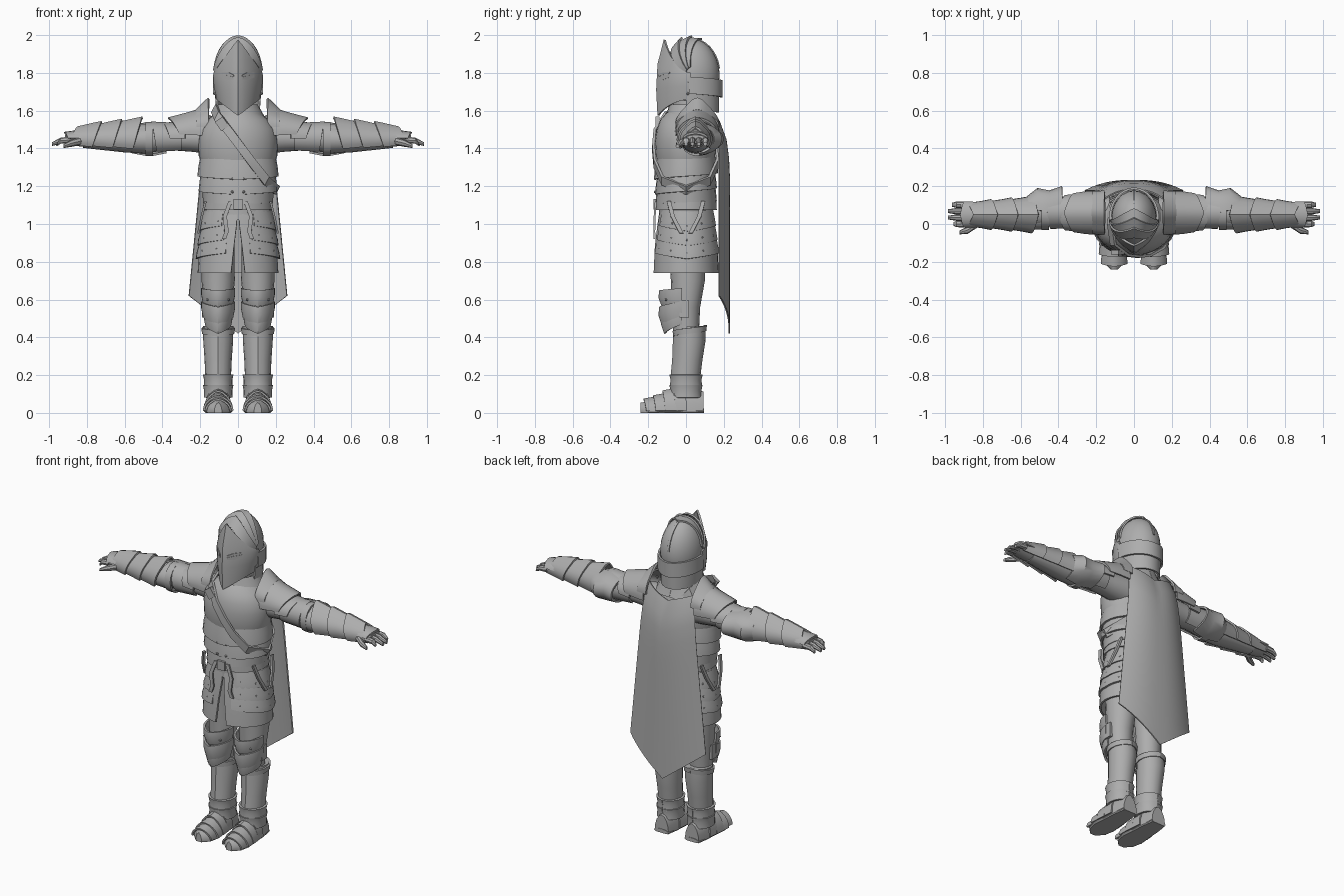
import bpy
import bmesh
from math import sin, cos, radians
from mathutils import Vector, Matrix

cube = bpy.data.objects.get("Cube")
if cube:
    bpy.data.objects.remove(cube, do_unlink=True)

steel = bpy.data.materials.new("plain_grey")
steel.use_nodes = True
GREY = (.42, .42, .42, 1)
steel.diffuse_color = GREY
for node in steel.node_tree.nodes:
    if node.type == 'BSDF_PRINCIPLED':
        node.inputs["Base Color"].default_value = GREY

parts = []


def finish(name, bm, thick=0, mirror=False):
    """Turn a bmesh into a named object with optional thickness and mirroring."""
    mesh = bpy.data.meshes.new(name)
    bm.to_mesh(mesh)
    bm.free()
    mesh.materials.append(steel)
    obj = bpy.data.objects.new(name, mesh)
    bpy.context.collection.objects.link(obj)
    if thick:
        solid = obj.modifiers.new("thickness", 'SOLIDIFY')
        solid.thickness, solid.offset = thick, 0
    if mirror:
        obj.modifiers.new("mirror", 'MIRROR').use_mirror_merge = False
    parts.append(obj)
    return obj


def grid(name, rows, closed=False, cap=False, thick=0, mirror=False):
    """Skin rows of points with quads."""
    bm = bmesh.new()
    verts = [[bm.verts.new(p) for p in row] for row in rows]
    n = len(rows[0])
    for low, high in zip(verts, verts[1:]):
        for i in range(n if closed else n - 1):
            j = (i + 1) % n
            bm.faces.new((low[i], low[j], high[j], high[i]))
    if cap:
        bm.faces.new(verts[0])
        bm.faces.new(verts[-1])
    bmesh.ops.recalc_face_normals(bm, faces=bm.faces)
    return finish(name, bm, thick, mirror)


def shell(name, rings, c=(0, 0), arc=None, n=16, axis='Z', ridge=0, keel=0, floor=None,
          thick=.012, mirror=False):
    """Rings of (along, radius1, radius2, peak, offset1, offset2); full tube or arc plate."""
    closed = arc is None
    a0, a1 = arc or (-180, 180)
    rows = []
    for ring in rings:
        t, r1, r2, peak, o1, o2 = tuple(ring) + (0,) * (6 - len(ring))
        row = []
        for i in range(n if closed else n + 1):
            a = radians(a0 + (a1 - a0) * i / n)
            edge = abs(sin(a)) if keel else abs(2 * i / n - 1)
            along = t + peak * (1 - edge)
            p = c[0] + o1 + r1 * sin(a)
            q = r2 * cos(a) * (1 + ridge * max(0, cos(a)) ** 8)
            if keel:
                q += keel * r2 * (1 - edge - cos(a))
            if axis == 'Z':
                row.append((p, c[1] + o2 - q, along))
            else:
                q += c[1] + o2
                if floor is not None:
                    q = max(q, floor)
                row.append((along, p, q) if axis == 'X' else (p, along, q))
        rows.append(row)
    return grid(name, rows, closed, closed, 0 if closed else thick, mirror)


def ribbon(name, path, side, closed=False, thick=.014, mirror=False):
    """Flat strap along a path, widened along the side vector."""
    s = Vector(side)
    rows = [[Vector(p) - s for p in path], [Vector(p) + s for p in path]]
    return grid(name, rows, closed, False, thick, mirror)


def box(name, centre, size, turn=0, mirror=False):
    bm = bmesh.new()
    m = Matrix.Translation(centre) @ Matrix.Rotation(turn, 4, 'Y') @ Matrix.Diagonal((*size, 1))
    bmesh.ops.create_cube(bm, size=1, matrix=m)
    return finish(name, bm, 0, mirror)


def rivets(name, points, r=.008):
    bm = bmesh.new()
    for p in points:
        bmesh.ops.create_icosphere(bm, subdivisions=1, radius=r, matrix=Matrix.Translation(p))
    return finish(name, bm, 0, True)


# Helmet dome, visor, neck guard
HEAD, SIZE = Vector((0, .03, 1.79)), Vector((.12, .148, .19))


def dome_point(lift, s, p):
    d = Vector((sin(s), -cos(s) * cos(p), cos(s) * sin(p)))
    return HEAD + d * SIZE * lift


bm = bmesh.new()
bmesh.ops.create_uvsphere(bm, u_segments=24, v_segments=14, radius=1,
                          matrix=Matrix.Translation(HEAD) @ Matrix.Diagonal((*SIZE, 1)))
finish("helmet_dome", bm)
shell("visor", [(1.66, .108, .165, -.085), (1.73, .122, .172, -.02), (1.785, .126, .165, .06),
                (1.8, .124, .132, .175)], (0, .02), (-92, 92), n=24, keel=.35)
shell("helmet_band", [(1.69, .127, .158, -.02), (1.78, .127, .158, -.02)], (0, .03), (85, 275))
shell("neck_guard", [(1.6, .11, .145, -.01), (1.7, .117, .145, -.01)], (0, .025), (80, 280))
for k in range(3):
    steps = [(i / 8 - 1) for i in range(17)]
    rows = [[dome_point(lift, radians(78) * u, radians(base + k * 19 + 30 * (1 - abs(u))))
             for u in steps] for lift, base in ((1.01, 18), (1.09 - k * .015, 42))]
    grid("crest_plate", rows, thick=.01)
grid("dome_seam", [[dome_point(1.005, radians(s), radians(90 + 10 * i)) for i in range(9)]
                   for s in (-3, 0, 3)], thick=.008)
EYE = [(.022, -.142), (.052, -.119), (.085, -.085)]
for name, low, high in (("eye_slit", (1.766, 1.763, 1.777), (1.778, 1.787, 1.792)),
                        ("brow", (1.78, 1.79, 1.796), (1.79, 1.804, 1.806))):
    grid(name, [[(x, y, z) for (x, y), z in zip(EYE, side)] for side in (low, high)],
         thick=.009, mirror=True)
shell("neck", [(1.5, .085, .09), (1.7, .08, .09)], (0, .02))
shell("gorget", [(1.53, .165, .14, -.04), (1.59, .125, .115, -.01), (1.63, .1, .105)],
      (0, .02), (-180, 180), n=24)

# Torso plates
shell("breastplate", [(1.31, .19, .148), (1.36, .208, .157), (1.44, .21, .162), (1.5, .2, .152),
                      (1.55, .165, .135), (1.59, .11, .1)], n=28, ridge=.02)
for z, w in ((1.27, .209), (1.19, .203)):
    shell("belly_plate", [(z, w, w - .045, -.035), (z + .05, w - .005, w - .05, -.03),
                          (z + .12, w - .02, w - .065, -.02)], arc=(-180, 180), n=28)
shell("waist", [(1.02, .18, .145), (1.12, .168, .142), (1.2, .188, .15), (1.34, .193, .148)], n=24)
shell("waist_plate", [(1.125, .18, .157, -.02), (1.2, .182, .15, -.03)], arc=(-180, 180), n=24)
shell("belt", [(1.075, .18, .157), (1.13, .175, .155)], arc=(-180, 180), n=24)
box("belt_buckle", (0, -.163, 1.105), (.05, .018, .055))

# Chest strap looping over one shoulder and under the other arm
front = [(-.11, -.11, 1.57), (-.04, -.165, 1.48), (.02, -.172, 1.4), (.08, -.165, 1.32),
         (.15, -.125, 1.23)]
loop = [(-.125, 0, 1.61)] + front + [(.205, 0, 1.18)]
loop += [(x, -y, z) for x, y, z in reversed(front)]
ribbon("chest_strap", loop, (.012, 0, .022), closed=True)
box("strap_buckle", (-.085, -.15, 1.53), (.06, .022, .05), radians(55))

# Tunic skirt with a widening front split, and layered hip plates
rows = []
for z, w, gap in ((.74, .208, 10), (.88, .2, 6), (1.0, .185, 2), (1.1, .17, 1)):
    turns = [radians(gap + (360 - 2 * gap) * i / 30) for i in range(31)]
    rows.append([(w * sin(a), (.04 - w) * cos(a), z) for a in turns])
grid("tunic", rows, thick=.012)
for k, z in enumerate((.845, .915, .99)):
    w = .218 - k * .009
    shell("hip_plate", [(z, w, w - .045, -.03), (z + .03, w - .004, w - .05, -.03),
                        (z + .09, w - .024, w - .062, -.02)],
          (0, .005), (17 + 4 * k, 163), n=14, mirror=True)
ribbon("belt_strap", [(.04, -.16, 1.12), (.07, -.166, 1.04), (.06, -.168, .96), (.075, -.166, .92)],
       (.011, 0, 0), thick=.01, mirror=True)
for y in (-.07, .07):
    ribbon("side_strap", [(.172, y * 1.3, 1.12), (.192, y, 1.04), (.21, y / 3, .95)],
           (0, .011, 0), thick=.012, mirror=True)

# Legs
HIP = (.105, 0)
shell("thigh", [(.42, .066, .068), (.56, .074, .075), (.7, .088, .09, 0, 0, .01),
                (1.0, .085, .105)], HIP, mirror=True)
shell("greave", [(.19, .068, .076), (.28, .072, .077, 0, 0, .01), (.38, .079, .083, 0, 0, .02),
                 (.46, .08, .08, 0, 0, .022)], HIP, ridge=.08, mirror=True)
shell("greave_rim", [(.435, .08, .082, -.03), (.465, .083, .085, -.03)], (.105, .02),
      (-180, 180), mirror=True)
for z in (.185, .13):
    shell("ankle_band", [(z - .05, .07, .08), (z - .01, .069, .076), (z + .018, .075, .082)],
          HIP, (-180, 180), mirror=True)
for z, r, drop in ((.47, .072, -.05), (.515, .084, -.05), (.585, .084, -.02)):
    shell("knee_plate", [(z, r - .008, r + .005, drop), (z + .04, r, r + .02, drop * .8),
                         (z + .075, r, r + .018, drop * .6)],
          (.105, -.025), (-92, 92), n=12, ridge=.1, mirror=True)
box("knee_wing", (.182, -.01, .55), (.016, .05, .09), mirror=True)

# Armoured feet
FOOT = [(.092, .048, .1), (.02, .06, .13), (-.07, .066, .11), (-.14, .073, .07),
        (-.2, .06, .052), (-.24, .02, .045)]
shell("foot", FOOT, (.105, .006), axis='Y', ridge=.06, floor=0, mirror=True)
shell("sole", [(.095, .05, .014), (-.06, .068, .014), (-.14, .078, .014), (-.235, .022, .014)],
      (.105, .01), axis='Y', floor=0, mirror=True)
for y, r, h in ((-.035, .069, .122), (-.09, .075, .098), (-.14, .077, .074), (-.19, .066, .058)):
    shell("toe_plate", [(y - .02, r, h, -.015), (y + .04, r - .005, h + .01, -.015)],
          (.105, .008), (-88, 88), n=10, axis='Y', ridge=.08, thick=.01, mirror=True)

# Arms
ARM = (.06, 1.455)


def limb(name, rings, **options):
    shell(name, rings, options.pop("c", ARM), axis='X', mirror=True, **options)


limb("upper_arm", [(.13, .085, .085), (.25, .075, .072), (.36, .068, .064), (.45, .074, .074),
                   (.52, .075, .075)])
limb("arm_plate", [(.3, .077, .07), (.43, .08, .078, .03)], arc=(-150, 150), ridge=.05)
limb("shoulder_flare", [(.155, .112, .105), (.22, .108, .06)], c=(.06, 1.52), arc=(-95, 95), ridge=.38)
limb("shoulder_plate", [(.175, .112, .12), (.25, .108, .092, .02), (.31, .098, .068, .06)],
     c=(.06, 1.485), arc=(-98, 98), ridge=.08)
limb("shoulder_lame", [(.28, .098, .08), (.36, .088, .07, .04)], c=(.06, 1.46), arc=(-95, 95))
limb("elbow_plate", [(.38, .135, .07), (.45, .112, .084), (.51, .125, .08), (.56, .085, .07)],
     c=(.06, 1.45), arc=(5, 175), n=10)
limb("elbow_band", [(.45, .08, .084), (.49, .08, .084)], c=(.055, 1.45), arc=(-180, 180))
limb("forearm", [(.49, .08, .074), (.6, .077, .068), (.82, .052, .044)], c=(.05, 1.447))
for k in range(3):
    x, r = .555 + .108 * k, .094 - .009 * k
    limb("forearm_plate", [(x, r, r - .008, -.05), (x + .05, r - .01, r - .016, -.05),
                           (x + .13, r - .022, r - .03, -.05)],
         c=(.05, 1.45), arc=(-125, 125), ridge=.32)

# Hands
limb("palm", [(.79, .054, .045), (.86, .062, .036), (.915, .06, .022)], c=(.05, 1.45), n=12)
limb("knuckle_plate", [(.83, .062, .044), (.9, .064, .032, .02)], c=(.05, 1.45), arc=(-85, 85), n=8)
for k, reach in enumerate((.955, .985, .985, .965)):
    y = .0 + .034 * k
    limb("finger", [(.89, .018, .018), (.94, .017, .016, 0, 0, -.004), (reach, .01, .01, 0, 0, -.022)],
         c=(y, 1.445), n=8)
limb("thumb", [(.83, .022, .022), (.88, .02, .019, 0, -.035, -.012), (.925, .01, .01, 0, -.048, -.028)],
     c=(.003, 1.44), n=8)

# Cape with scooped neckline and pointed hem
rows = []
for j in range(13):
    v = j / 12
    row = []
    for i in range(17):
        u = i / 8 - 1
        top, hem = 1.52 + .06 * abs(u), .42 + .2 * abs(u)
        bulge = .23 - .055 * abs(u) ** 2.5 - .05 * (1 - v) ** 12
        row.append((u * (.165 + .095 * v), bulge, top + (hem - top) * v))
    rows.append(row)
grid("cape", rows, thick=.008)

# Rivets
studs = []
for z in (.875, .945, 1.02):
    for a in (32, 60, 90, 120, 148):
        drop = .03 * (1 - abs(a - 90) / 73)
        w = .214 - (z - .875) * .12
        studs.append((w * sin(radians(a)), .005 + (.046 - w) * cos(radians(a)), z - drop))
studs += [(.03, -.163, z) for z in (1.17, 1.24)]
studs += [(.215, y, 1.57 - abs(y - .06) / 2) for y in (-.02, .14)]
studs += [(x, -.032 + (x - .57) * .13, 1.465) for x in (.57, .68, .79)]
studs += [(.123, .01, z) for z in (1.69, 1.75)]
studs += [(.105 + x, -.105, .6) for x in (-.055, .055)]
rivets("rivets", studs)

# Bake modifiers, fix normals and shade
bpy.ops.object.select_all(action='DESELECT')
for obj in parts:
    obj.select_set(True)
bpy.context.view_layer.objects.active = parts[0]
bpy.ops.object.convert(target='MESH')
for obj in parts:
    bm = bmesh.new()
    bm.from_mesh(obj.data)
    bmesh.ops.recalc_face_normals(bm, faces=bm.faces)
    bm.to_mesh(obj.data)
    bm.free()
bpy.ops.object.shade_smooth_by_angle(angle=radians(32))
